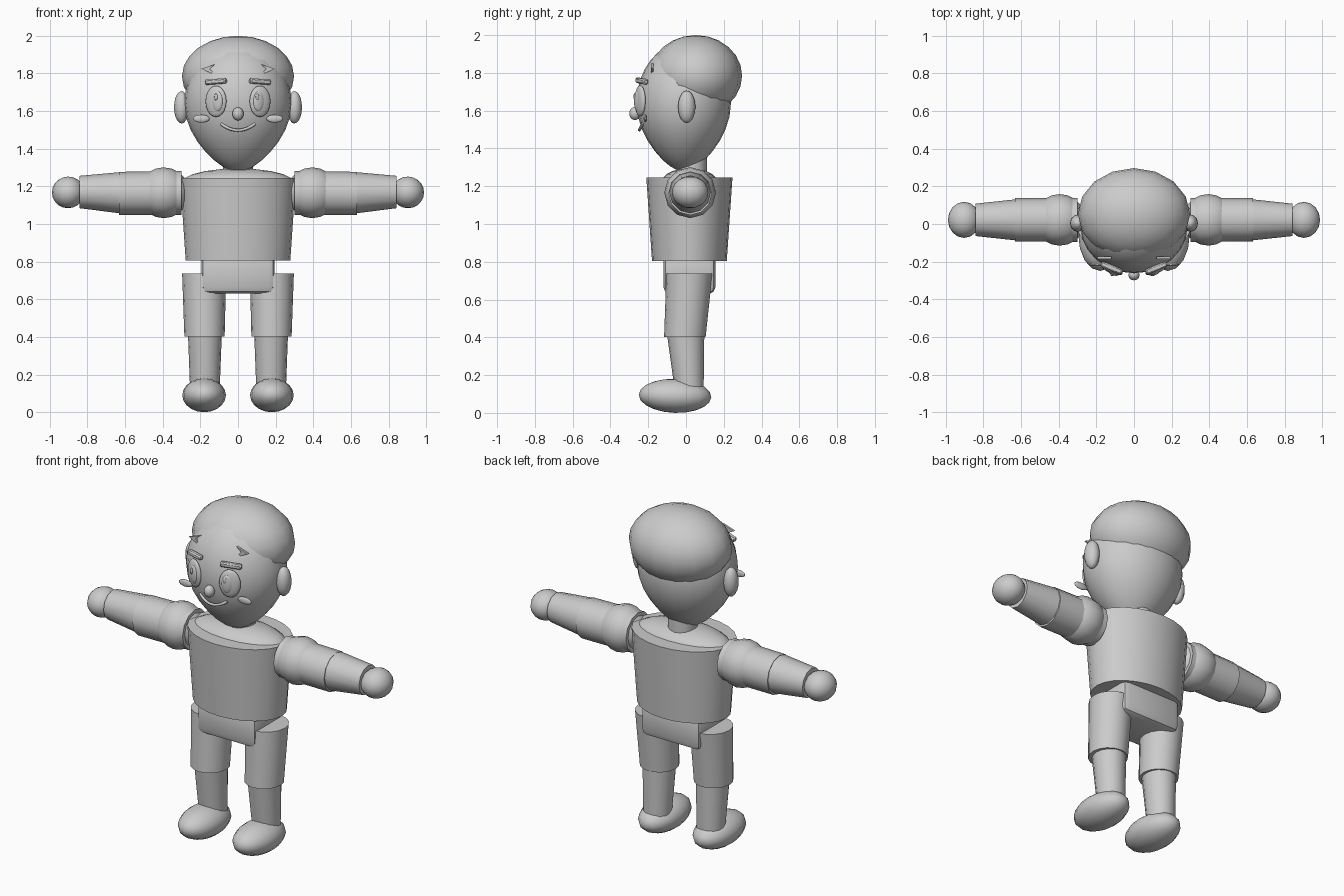
import bpy, bmesh, math
from mathutils import Matrix, Vector

cube = bpy.data.objects.get("Cube")
if cube:
    bpy.data.objects.remove(cube, do_unlink=True)

grey = bpy.data.materials.new("plain grey")
grey.use_nodes = True
tone = (0.6, 0.6, 0.6, 1)
grey.diffuse_color = tone
grey.node_tree.nodes["Principled BSDF"].inputs["Base Color"].default_value = tone


def finish(name, bm, angle=40):
    bmesh.ops.recalc_face_normals(bm, faces=bm.faces)
    mesh = bpy.data.meshes.new(name)
    bm.to_mesh(mesh)
    bm.free()
    obj = bpy.data.objects.new(name, mesh)
    bpy.context.collection.objects.link(obj)
    mesh.materials.append(grey)
    bpy.ops.object.select_all(action="DESELECT")
    obj.select_set(True)
    bpy.context.view_layer.objects.active = obj
    bpy.ops.object.shade_smooth_by_angle(angle=math.radians(angle))
    return obj


def ball(name, centre, radii, turn=0, axis="Z", segs=16, rings=10, shape=None):
    bm = bmesh.new()
    bmesh.ops.create_uvsphere(bm, u_segments=segs, v_segments=rings, radius=1)
    if shape:
        for v in bm.verts:
            shape(v.co)
    place = Matrix.Translation(centre) @ Matrix.Rotation(turn, 4, axis)
    bmesh.ops.transform(bm, matrix=place @ Matrix.Diagonal((*radii, 1)), verts=bm.verts)
    return finish(name, bm, 70)


def tube(name, start, end, r0, r1, segs=16):
    """Capped tube; each radius is a pair across the two side directions."""
    bm = bmesh.new()
    start, end = Vector(start), Vector(end)
    along_x = abs(end.x - start.x) > abs(end.z - start.z)
    u, w = (Vector((0, 1, 0)), Vector((0, 0, 1))) if along_x else (Vector((1, 0, 0)), Vector((0, 1, 0)))
    loops = []
    for c, r in ((start, r0), (end, r1)):
        angles = [math.tau * i / segs for i in range(segs)]
        loops.append([bm.verts.new(c + u * r[0] * math.cos(a) + w * r[1] * math.sin(a)) for a in angles])
        bm.faces.new(loops[-1])
    for i in range(segs):
        j = (i + 1) % segs
        bm.faces.new((loops[0][i], loops[0][j], loops[1][j], loops[1][i]))
    return finish(name, bm)


def block(name, centre, size, bevel, turn=(0, 0), segments=2):
    bm = bmesh.new()
    bmesh.ops.create_cube(bm, size=1, matrix=Matrix.Diagonal((*size, 1)))
    bmesh.ops.bevel(bm, geom=bm.edges[:], offset=bevel, segments=segments, profile=0.5, affect="EDGES")
    place = Matrix.Translation(centre) @ Matrix.Rotation(turn[0], 4, "Z") @ Matrix.Rotation(turn[1], 4, "Y")
    bmesh.ops.transform(bm, matrix=place, verts=bm.verts)
    return finish(name, bm)


def egg(co):
    # Narrow the chin and lengthen the lower half
    if co.z < 0:
        co.x *= 1 - 0.28 * co.z ** 2
        co.y *= 1 - 0.28 * co.z ** 2
        co.z *= 1.13


# Head, hair and neck
ball("head", (0, -0.012, 1.64), (0.285, 0.25, 0.32), segs=24, rings=16, shape=egg)
ball("hair", (0, 0.052, 1.785), (0.298, 0.245, 0.215), segs=16, rings=12)
ball("nose", (0, -0.27, 1.585), (0.03, 0.03, 0.035), segs=12, rings=8)
tube("neck", (0, 0.03, 1.24), (0, 0.03, 1.42), (0.08, 0.08), (0.08, 0.08))

# Torso, shoulder yoke and hips
tube("torso", (0, 0.018, 0.805), (0, 0.018, 1.245), (0.278, 0.198), (0.308, 0.228), 24)
ball("shoulder_yoke", (0, 0.018, 1.22), (0.3, 0.15, 0.075), segs=20)
block("hips", (0, 0.018, 0.735), (0.39, 0.275, 0.21), 0.035)

# Smiling mouth
curve = bpy.data.curves.new("mouth", "CURVE")
curve.dimensions = "3D"
curve.bevel_depth = 0.008
curve.bevel_resolution = 2
curve.use_fill_caps = True
line = curve.splines.new("POLY")
line.points.add(10)
for i, p in enumerate(line.points):
    t = i / 5 - 1
    p.co = (0.09 * t, -0.247 + 0.018 * t * t, 1.498 + 0.034 * t * t, 1)
curve.materials.append(grey)
bpy.context.collection.objects.link(bpy.data.objects.new("mouth", curve))

for side, s in (("left", 1), ("right", -1)):
    tilt = s * math.radians(22)
    # Face details
    ball(f"{side}_ear", (s * 0.3, 0.004, 1.62), (0.04, 0.046, 0.086), segs=12)
    ball(f"{side}_eye", (s * 0.117, -0.243, 1.652), (0.06, 0.02, 0.083), tilt, segs=20)
    ball(f"{side}_iris", (s * 0.11, -0.259, 1.652), (0.031, 0.013, 0.054), tilt)
    ball(f"{side}_eye_glint", (s * 0.11 - 0.007, -0.271, 1.675), (0.01, 0.006, 0.018), tilt, segs=10, rings=6)
    block(f"{side}_brow", (s * 0.118, -0.234, 1.757), (0.12, 0.03, 0.028), 0.007,
          (tilt, s * math.radians(4)), 1)
    ball(f"{side}_cheek", (s * 0.195, -0.215, 1.56), (0.045, 0.009, 0.021), segs=14, rings=8)

    # Pointed lock of hair on the temple
    bm = bmesh.new()
    points = [(0.12, 1.85), (0.195, 1.825), (0.12, 1.79), (0.15, 1.825)]
    front = bm.faces.new([bm.verts.new((s * x, -0.185, z)) for x, z in points])
    out = bmesh.ops.extrude_face_region(bm, geom=[front])
    moved = [g for g in out["geom"] if isinstance(g, bmesh.types.BMVert)]
    bmesh.ops.translate(bm, vec=(0, 0.012, 0), verts=moved)
    finish(f"{side}_hair_lock", bm)

    # Arm stretched out to the side
    ay, az = 0.022, 1.166
    ball(f"{side}_shoulder", (s * 0.395, ay, az), (0.135, 0.137, 0.137), math.pi / 2, "Y", 12, 10)
    tube(f"{side}_upper_arm", (s * 0.3, ay, az), (s * 0.632, ay, az - 0.004), (0.117, 0.117), (0.115, 0.115), 12)
    tube(f"{side}_forearm", (s * 0.62, ay, az), (s * 0.843, ay, az + 0.004), (0.11, 0.11), (0.086, 0.086), 12)
    ball(f"{side}_hand", (s * 0.903, ay, az + 0.002), (0.086, 0.096, 0.084))

    # Leg and foot
    tube(f"{side}_thigh", (s * 0.178, -0.006, 0.402), (s * 0.18, 0.018, 0.738), (0.107, 0.11), (0.117, 0.122))
    tube(f"{side}_shin", (s * 0.176, 0.018, 0.1), (s * 0.176, -0.002, 0.42), (0.078, 0.075), (0.09, 0.099))
    ball(f"{side}_foot", (s * 0.18, -0.058, 0.09), (0.116, 0.192, 0.09), math.radians(-2), "X")
